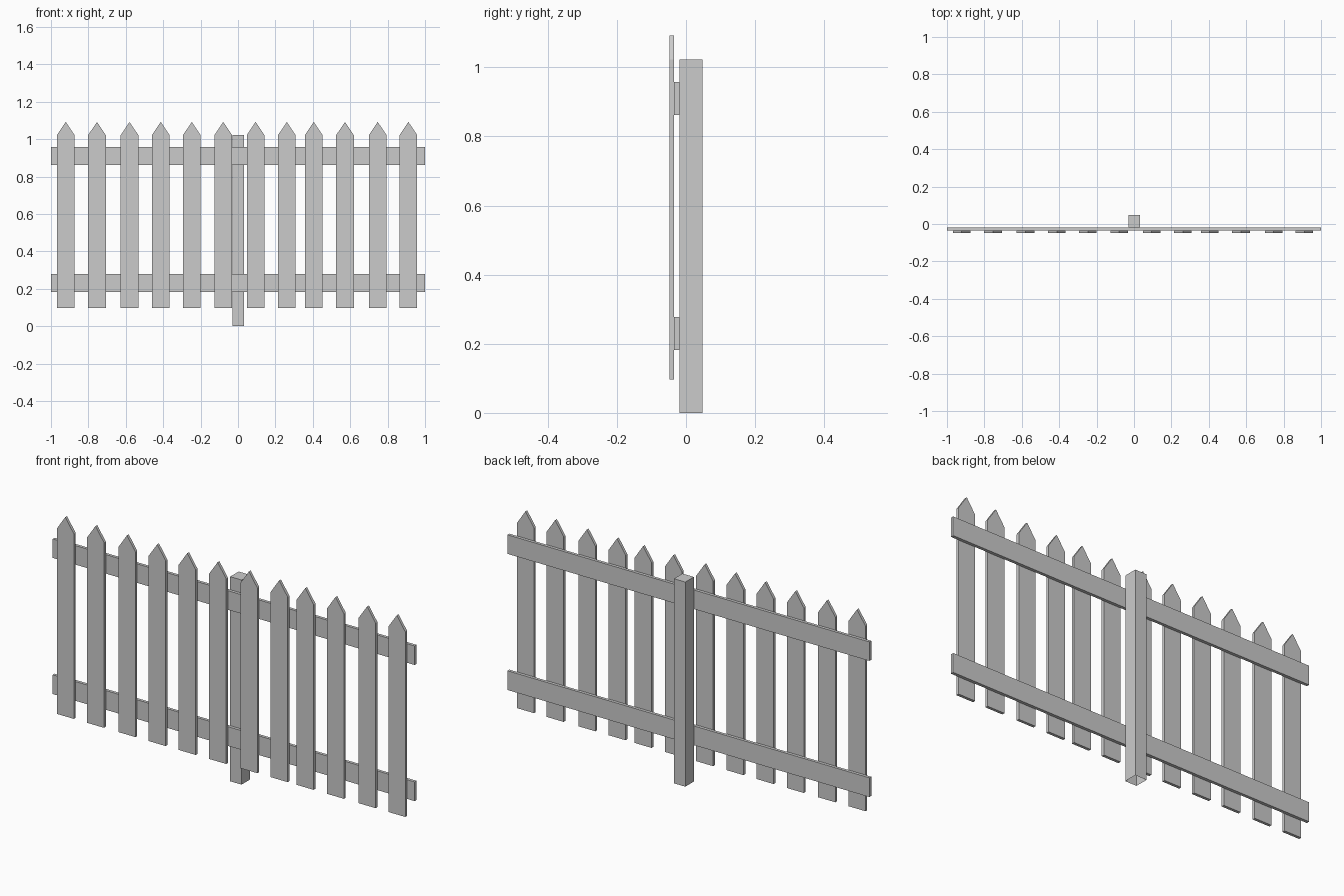
import bpy, bmesh

if "Cube" in bpy.data.objects:
    bpy.data.objects.remove(bpy.data.objects["Cube"])


def prism(name, outline, y0, y1):
    """Extrude an (x, z) outline from y0 (front) to y1 (back)."""
    bm = bmesh.new()
    face = bm.faces.new([bm.verts.new((x, y0, z)) for x, z in outline])
    out = bmesh.ops.extrude_face_region(bm, geom=[face])
    verts = [g for g in out["geom"] if isinstance(g, bmesh.types.BMVert)]
    bmesh.ops.translate(bm, verts=verts, vec=(0, y1 - y0, 0))
    bmesh.ops.recalc_face_normals(bm, faces=bm.faces)
    mesh = bpy.data.meshes.new(name)
    bm.to_mesh(mesh)
    bm.free()
    obj = bpy.data.objects.new(name, mesh)
    bpy.context.collection.objects.link(obj)
    return obj


def rect(x0, x1, z0, z1):
    return [(x0, z0), (x1, z0), (x1, z1), (x0, z1)]


# Central post, its underside left open
post = prism("post", rect(-0.03, 0.033, 0, 1.022), -0.019, 0.048)
bm = bmesh.new()
bm.from_mesh(post.data)
bm.normal_update()
bmesh.ops.delete(bm, geom=[f for f in bm.faces if f.normal.z < -0.9], context="FACES_ONLY")
bm.to_mesh(post.data)
bm.free()

# Horizontal rails
prism("lower_rail", rect(-1, 1, 0.182, 0.278), -0.034, -0.019)
prism("upper_rail", rect(-1, 1, 0.862, 0.957), -0.034, -0.019)

# Pointed pickets, slightly unevenly spaced
HALF = 0.047
centres = [-0.921, -0.754, -0.58, -0.413, -0.247, -0.079,
           0.094, 0.261, 0.405, 0.572, 0.747, 0.911]
for i, c in enumerate(centres, 1):
    prism(f"picket_{i:02d}",
          [(c - HALF, 0.097), (c + HALF, 0.097), (c + HALF, 1.022),
           (c, 1.092), (c - HALF, 1.022)], -0.048, -0.034)
